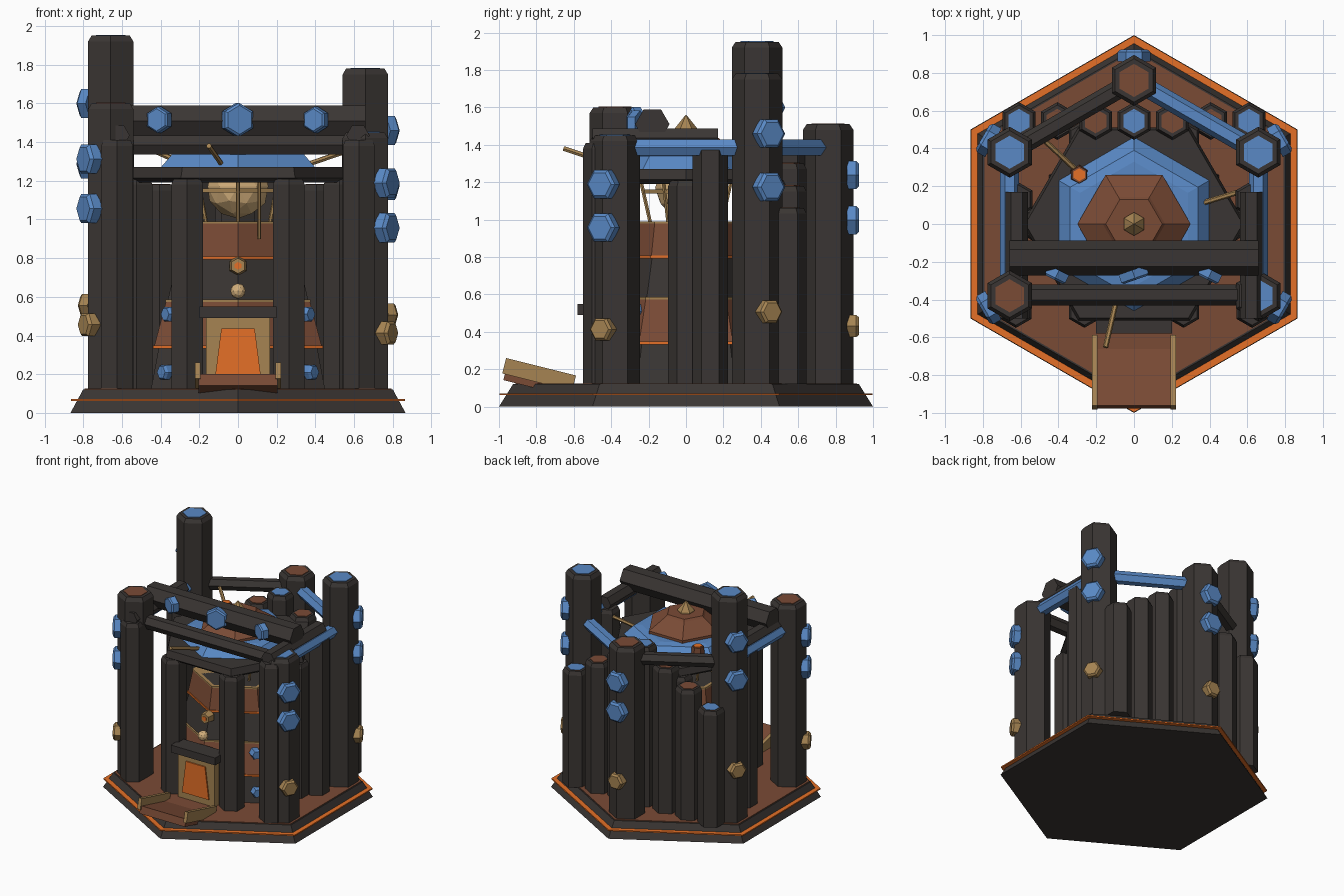
import bpy, bmesh, math
from mathutils import Vector, Matrix

if "Cube" in bpy.data.objects:
    bpy.data.objects.remove(bpy.data.objects["Cube"])


def material(name, rgb):
    m = bpy.data.materials.new(name)
    m.diffuse_color = (*rgb, 1)
    m.use_nodes = True
    m.node_tree.nodes["Principled BSDF"].inputs["Base Color"].default_value = m.diffuse_color
    return m


DARK = material("dark_stone", (0.042, 0.036, 0.033))
BROWN = material("brown_clay", (0.195, 0.07, 0.036))
BLUE = material("blue_metal", (0.10, 0.25, 0.56))
GOLD = material("brass", (0.38, 0.23, 0.085))
ORANGE = material("ember", (0.78, 0.16, 0.02))
PALE = material("pale_brass", (0.65, 0.43, 0.20))


def finish(bm, name, mat, matrix=Matrix()):
    bmesh.ops.recalc_face_normals(bm, faces=bm.faces)
    me = bpy.data.meshes.new(name)
    bm.to_mesh(me)
    bm.free()
    me.materials.append(mat)
    ob = bpy.data.objects.new(name, me)
    ob.matrix_world = matrix
    bpy.context.collection.objects.link(ob)
    return ob


def loft(name, profile, mat, loc=(0, 0, 0), axis=(0, 0, 1), rot=0, n=6, closed=False):
    """Stack of n-sided rings (radius, height); the first corner points to local +Y."""
    bm = bmesh.new()
    a0 = math.pi / 2 + math.radians(rot)
    rings = [[bm.verts.new((r * math.cos(a0 + i * math.tau / n),
                            r * math.sin(a0 + i * math.tau / n), z)) for i in range(n)]
             for r, z in profile]
    pairs = list(zip(rings, rings[1:]))
    if closed:
        pairs.append((rings[-1], rings[0]))
    else:
        bm.faces.new(rings[0])
        bm.faces.new(rings[-1])
    for a, b in pairs:
        for i in range(n):
            j = (i + 1) % n
            bm.faces.new((a[i], a[j], b[j], b[i]))
    v = Vector(axis)
    q = Matrix() if v.z > 0.99 else v.to_track_quat('Z', 'Y').to_matrix().to_4x4()
    return finish(bm, name, mat, Matrix.Translation(loc) @ q)


def beam(name, p, q, r, mat, rot=30, n=6):
    d = Vector(q) - Vector(p)
    return loft(name, [(r, 0), (r, d.length)], mat, p, d.normalized(), rot, n)


def box(name, loc, size, mat, tilt=0, taper=1):
    bm = bmesh.new()
    bmesh.ops.create_cube(bm, size=1)
    for v in bm.verts:
        k = taper if v.co.z > 0 else 1
        v.co = (v.co.x * size[0] * k, v.co.y * size[1], v.co.z * size[2])
    return finish(bm, name, mat, Matrix.Translation(loc) @ Matrix.Rotation(math.radians(tilt), 4, 'X'))


def ball(name, loc, r, sub):
    bm = bmesh.new()
    bmesh.ops.create_icosphere(bm, subdivisions=sub, radius=r)
    finish(bm, name, PALE, Matrix.Translation(loc))


def post(name, x, y, r, h, cap, z0=0.12):
    loft(name, [(r, z0), (r, h - 0.03), (r * 0.85, h)], DARK, (x, y, 0))
    if cap:
        loft(name + "_cap", [(r * 0.65, h - 0.01), (r * 0.65, h + 0.004)], cap, (x, y, 0))


def medallion(name, loc, axis, r, mat):
    loft(name, [(r, -0.035), (r, 0.015), (r * 0.8, 0.03)], mat, loc, axis, 30)


def polar(r, deg, z=0.0):
    a = math.radians(deg)
    return Vector((r * math.cos(a), r * math.sin(a), z))


# Base, floor and glowing trim line
loft("base", [(1.0, 0), (0.925, 0.12)], DARK)
loft("floor", [(0.915, 0.11), (0.915, 0.125)], BROWN)
loft("base_trim", [(0.955, 0.061), (0.997, 0.061), (0.997, 0.071), (0.955, 0.071)],
     ORANGE, closed=True)

# Outer columns with radial medallions
for deg, h, cap in [(30, 1.78, BLUE), (90, 1.51, BROWN), (150, 1.95, BLUE),
                    (210, 1.60, BROWN), (330, 1.45, BLUE)]:
    p = polar(0.76, deg)
    post("outer_column", p.x, p.y, 0.135, h, cap)
    for f, r, mat in [(0.82, 0.087, BLUE), (0.66, 0.087, BLUE), (0.285, 0.068, GOLD)]:
        medallion("column_medallion", polar(0.895, deg, h * f), polar(1, deg), r, mat)

# Stepped back wall of pillars
for i in range(-3, 4):
    post("back_pillar", i * 0.203, 0.545, 0.1, 1.42 - 0.12 * abs(i), BROWN if i % 2 or abs(i) == 2 else BLUE)
for s in (-1, 1):
    post("back_end_cap_pillar", s * 0.609, 0.545, 0.1, 1.062, BLUE)

# Front and side support posts, long side beams
for s in (-1, 1):
    post("front_post", s * 0.625, -0.455, 0.095, 1.41, None)
    post("side_post", s * 0.62, 0.13, 0.095, 1.40, None)
    beam("side_beam", (s * 0.62, -0.5, 1.435), (s * 0.62, 0.17, 1.435), 0.06, DARK)

# Lintels between the outer columns
for a, b, mat in [(30, 90, BLUE), (90, 150, DARK), (150, 210, BLUE), (330, 30, BLUE)]:
    p, q = polar(0.76, a, 1.385), polar(0.76, b, 1.385)
    beam("lintel", p.lerp(q, 0.12), q.lerp(p, 0.12), 0.05, mat)

# Cross beams at the front, with three medallions
beam("top_cross_beam", (-0.66, -0.18, 1.51), (0.66, -0.18, 1.51), 0.092, DARK)
beam("front_cross_beam", (-0.58, -0.375, 1.385), (0.58, -0.375, 1.385), 0.056, DARK)
for x, r, turn in [(-0.41, 0.068, -0.5), (0, 0.088, 0.35), (0.4, 0.068, -0.5)]:
    loft("beam_medallion", [(r, -0.03), (r, 0.015), (r * 0.85, 0.025)], BLUE,
         (x, -0.272, 1.515), (turn, -1, 0))

# Inner pillars and roof plate
for k in range(6):
    p = polar(0.525, k * 60)
    post("inner_pillar", p.x, p.y, 0.095, 1.21, None)
loft("roof_plate", [(0.555, 1.19), (0.59, 1.215), (0.575, 1.27)], DARK, rot=30)
loft("blue_roof", [(0.465, 1.265), (0.39, 1.34), (0.33, 1.35)], BLUE)
loft("brown_roof", [(0.30, 1.34), (0.30, 1.37), (0.165, 1.46), (0.15, 1.475)], BROWN, rot=30)
loft("roof_spike", [(0.062, 1.465), (0.062, 1.485), (0.002, 1.56)], GOLD)

# Tilted rods around the roof
for deg in (257, 17, 137):
    beam("roof_rod", polar(0.36, deg, 1.28), polar(0.67, deg, 1.38), 0.014, GOLD)
loft("ember_socket", [(0.052, 1.27), (0.045, 1.365)], BROWN, polar(0.39, 138))
loft("ember", [(0.034, 1.36), (0.034, 1.372)], ORANGE, polar(0.39, 138))

# Central furnace with brown bands and glowing lips
loft("furnace_body", [(0.52, 0.12), (0.42, 0.58), (0.31, 0.99)], DARK)
for r1, r2, z1, z2 in [(0.50, 0.43, 0.345, 0.575), (0.37, 0.335, 0.805, 0.98)]:
    loft("furnace_band", [(r1, z1), (r2, z2)], BROWN)
    loft("band_lip", [(r1 + 0.008, z1 - 0.012), (r1 + 0.008, z1 + 0.003)], ORANGE)
    loft("band_top", [(r2 + 0.004, z2 - 0.002), (r2 + 0.004, z2 + 0.01)], GOLD)
for a in (-38, -142):
    for r, z in [(0.45, 0.51), (0.475, 0.21)]:
        medallion("furnace_stud", polar(r, a, z), polar(1, a), 0.042, BLUE)

# Glowing orb in its cage
ball("orb", (0, 0, 1.17), 0.165, 2)
for k in range(6):
    beam("cage_bar", polar(0.19, 30 + k * 60, 0.98), polar(0.24, 30 + k * 60, 1.2), 0.011, GOLD)
loft("cage_ring", [(0.2, 1.14), (0.225, 1.14), (0.225, 1.16), (0.2, 1.16)], GOLD, closed=True)
beam("poker", (0.11, -0.3, 0.9), (0.09, -0.32, 1.2), 0.01, GOLD)

# Furnace door, lintel and ornaments
box("door_frame", (0, -0.49, 0.305), (0.33, 0.10, 0.37), GOLD)
box("door_glow", (0, -0.54, 0.305), (0.24, 0.02, 0.26), ORANGE, taper=0.72)
box("door_lintel", (0, -0.51, 0.52), (0.40, 0.14, 0.06), DARK)
ball("door_bead", (0, -0.45, 0.63), 0.04, 2)
loft("gauge", [(0.05, 0), (0.04, 0.06)], GOLD, (0, -0.37, 0.76), (0, -1, 0))
loft("gauge_glow", [(0.02, 0.05), (0.02, 0.066)], ORANGE, (0, -0.37, 0.76), (0, -1, 0))

# Entrance ramp with side rails
box("ramp", (0, -0.785, 0.125), (0.41, 0.38, 0.06), BROWN, -14)
for s in (-1, 1):
    box("ramp_rail", (s * 0.208, -0.785, 0.172), (0.028, 0.385, 0.085), GOLD, -14)
